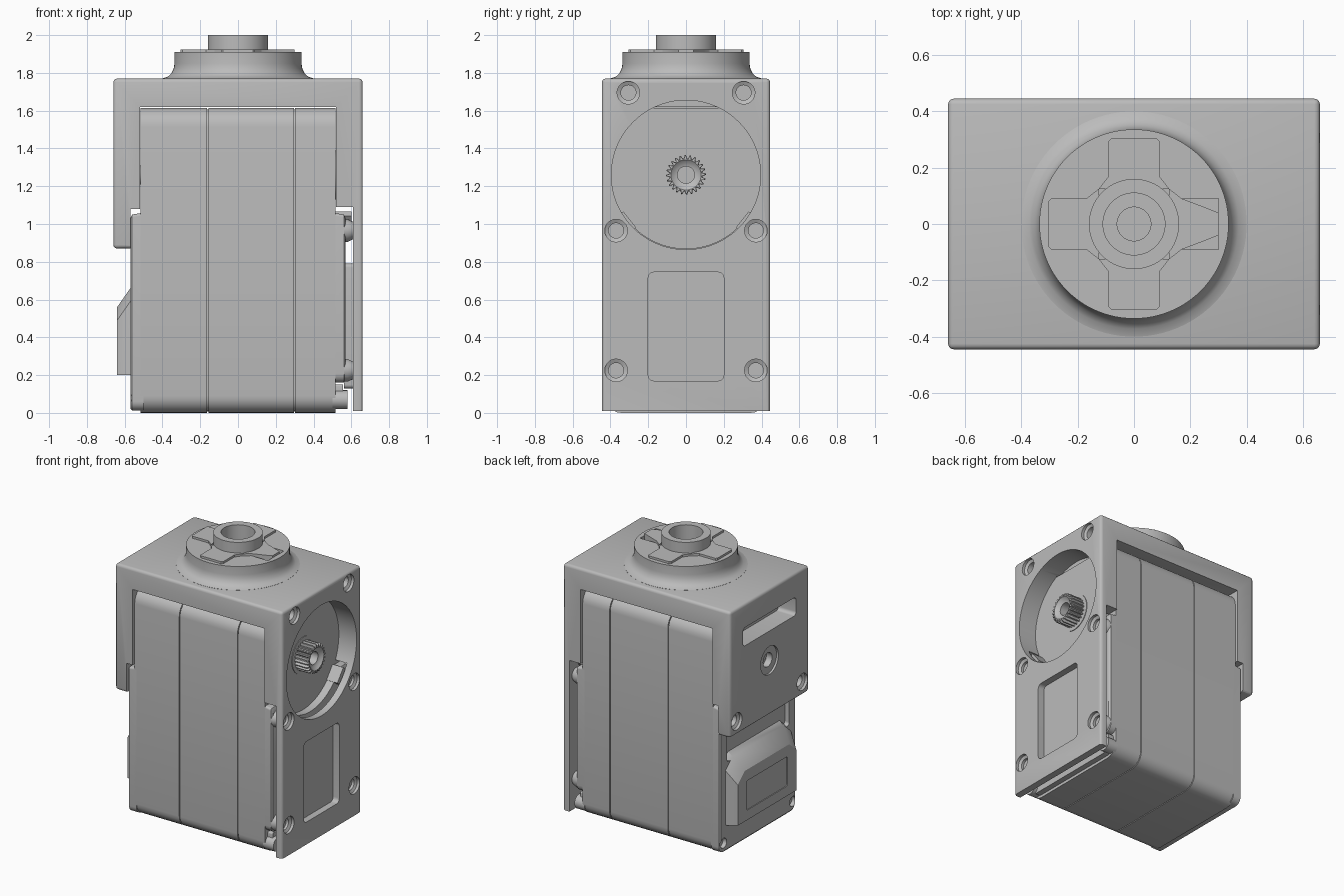
import bpy, bmesh
from math import sin, cos, pi, atan2
from mathutils import Vector

if "Cube" in bpy.data.objects:
    bpy.data.objects.remove(bpy.data.objects["Cube"])

grey = bpy.data.materials.new("plain grey")
grey.use_nodes = True
grey.diffuse_color = (0.5, 0.5, 0.5, 1)
grey.node_tree.nodes["Principled BSDF"].inputs["Base Color"].default_value = (0.5, 0.5, 0.5, 1)

# Plane coordinates (u, v) at distance h along each axis
PLACE = {"x": lambda u, v, h: (h, u, v),
         "y": lambda u, v, h: (u, h, v),
         "z": lambda u, v, h: (u, v, h)}


def finish(name, bm):
    bmesh.ops.recalc_face_normals(bm, faces=bm.faces)
    mesh = bpy.data.meshes.new(name)
    bm.to_mesh(mesh)
    bm.free()
    mesh.materials.append(grey)
    obj = bpy.data.objects.new(name, mesh)
    bpy.context.collection.objects.link(obj)
    return obj


def bridge(name, rings):
    """Skin a stack of equal rings and cap both ends."""
    bm = bmesh.new()
    loops = [[bm.verts.new(p) for p in ring] for ring in rings]
    n = len(loops[0])
    for a, b in zip(loops, loops[1:]):
        for i in range(n):
            j = (i + 1) % n
            bm.faces.new((a[i], a[j], b[j], b[i]))
    bm.faces.new(loops[0])
    bm.faces.new(loops[-1])
    return finish(name, bm)


def prism(name, pts, axis, a, b):
    return bridge(name, [[PLACE[axis](u, v, h) for u, v in pts] for h in (a, b)])


def lathe(name, profile, axis, cu=0, cv=0, n=48):
    """Turn (radius, height) pairs round an axis through (cu, cv)."""
    return bridge(name, [[PLACE[axis](cu + r * cos(2 * pi * i / n), cv + r * sin(2 * pi * i / n), h)
                          for i in range(n)] for r, h in profile])


def rounded(half, low, high, r_low, r_high, steps=6):
    """Rounded rectangle centred on u = 0."""
    pts = []
    corners = [(1, high - r_high, r_high, 0), (-1, high - r_high, r_high, 1),
               (-1, low + r_low, r_low, 2), (1, low + r_low, r_low, 3)]
    for side, v, r, quarter in corners:
        for i in range(steps + 1):
            t = (quarter + i / steps) * pi / 2
            pts.append((side * (half - r) + r * cos(t), v + r * sin(t)))
    return pts


def cut(obj, *cutters):
    for cutter in cutters:
        cutter.hide_render = True
        mod = obj.modifiers.new("cut", "BOOLEAN")
        mod.operation, mod.solver, mod.object = "DIFFERENCE", "EXACT", cutter
        bpy.context.view_layer.objects.active = obj
        bpy.ops.object.modifier_apply(modifier=mod.name)
        bpy.data.objects.remove(cutter)


AXLE = 1.26   # height of the output shaft
DEEP = 0.445  # half depth of the bracket

# Bracket: one bent profile with a long right leg and a short left leg
bracket = prism("bracket", [(-.66, .87), (-.57, .87), (-.57, 1.08), (-.52, 1.08), (-.52, 1.62),
                            (.52, 1.62), (.52, 1.09), (.61, 1.09), (.61, .01), (.66, .01),
                            (.66, 1.77), (-.66, 1.77)], "y", -DEEP, DEEP)
bm = bmesh.new()
bm.from_mesh(bracket.data)


def outer(edge):
    m = (edge.verts[0].co + edge.verts[1].co) / 2
    planes = [abs(abs(m.x) - .66) < .001, abs(abs(m.y) - DEEP) < .001, abs(m.z - 1.77) < .001,
              m.x < 0 and abs(m.z - .87) < .001]
    return sum(planes) > 1


bmesh.ops.bevel(bm, geom=[e for e in bm.edges if outer(e)], offset=.02, segments=3,
                profile=.5, affect="EDGES")
bm.to_mesh(bracket.data)
bm.free()

# Bracket openings: shaft hole, label window, slot and screw holes
cut(bracket,
    lathe("shaft_hole", [(.395, .5), (.395, .7)], "x", 0, AXLE, 96),
    prism("window", rounded(.2, .17, .745, .03, .03), "x", .6, .7),
    prism("slot", rounded(.3, 1.47, 1.6, .025, .025), "x", -.7, -.5),
    lathe("pivot_recess", [(.1, -.7), (.1, -.645)], "x", 0, AXLE),
    lathe("pivot_hole", [(.05, -.7), (.05, -.56)], "x", 0, AXLE))
for side in (-1, 1):
    for y, z, end in ((.305, 1.695, .58), (.37, .965, .6), (.37, .225, .6)):
        cut(bracket, lathe("screw_hole", [(.06, .7), (.06, .64), (.04, .63), (.04, end)],
                           "x", side * y, z, 24))
    cut(bracket, lathe("left_screw_hole", [(.06, -.7), (.06, -.64), (.04, -.63), (.04, -.6)],
                       "x", side * .37, .965, 24))

# Servo case: three sections with fine seams over an inner core
section = rounded(.43, 0, 1.615, .09, .1)
for name, a, b in (("case_left", -.515, -.163), ("case_middle", -.157, .297), ("case_right", .303, .515)):
    prism(name, section, "x", a, b)
prism("case_core", rounded(.422, .008, 1.607, .085, .095), "x", -.5, .5)

# Shoulders on both ends of the case, sloped at the top
for name, side, low in (("left_shoulder", -1, .012), ("right_shoulder", 1, .16)):
    rings = []
    for x, top, inset in ((.5, 1.06, 0), (.56, 1.05, 0), (.57, 1.03, .012)):
        rings.append([(side * x, y, z) for y, z in rounded(.43 - inset, low + inset, top, .05, .015)])
    shoulder = bridge(name, rings)
    if side > 0:
        cut(shoulder, lathe("shaft_clearance", [(.39, .515), (.39, .7)], "x", 0, AXLE, 96))
    else:
        cut(shoulder, prism("cable_recess", rounded(.35, .64, .95, .02, .02), "x", -.6, -.535))
        for s in (-1, 1):
            cut(shoulder, lathe("case_screw_hole", [(.035, -.6), (.035, -.54)], "x", s * .39, .08, 24))

# Lower right foot, mounting bosses and label pad behind the long leg
prism("right_foot", rounded(.4, .02, .15, .06, .01), "x", .5, .555)
prism("label_pad", rounded(.24, .13, .79, .02, .02), "x", .56, .612)
for side in (-1, 1):
    for z in (.965, .225):
        lathe("mounting_boss", [(.06, .5), (.06, .58), (.045, .612)], "x", side * .37, z, 24)
    lathe("corner_lug", [(.05, .5), (.05, .58)], "x", side * .38, .07, 24)
    # Small stop blocks at the lower rim of the shaft hole
    n = Vector((side * .78, -.62)).normalized()
    t = Vector((-n.y, n.x))
    c = Vector((0, AXLE)) + n * .40
    prism("stop_block", [c + n * a * .02 + t * b * .055 for a, b in ((-1, -1), (1, -1), (1, 1), (-1, 1))],
          "x", .51, .6)

# Cable cover on the left end, chamfered on top and upper sides
rings = []
for x, w, top in ((-.53, .37, .69), (-.57, .37, .66), (-.64, .33, .56)):
    rings.append([(x, y, z) for y, z in ((-w, .2), (w, .2), (w, top - .07), (w - .08, top),
                                         (.08 - w, top), (-w, top - .07))])
cover = bridge("cable_cover", rings)
cut(cover, prism("cover_panel", rounded(.23, .27, .48, .015, .015), "x", -.7, -.634))

# Splined output shaft with a stepped bore
teeth = 24
rings = []
for scale, x in ((1, .5), (1, .61), (.95, .622)):
    rings.append([(x, r * scale * cos(a), AXLE + r * scale * sin(a))
                  for i in range(teeth * 4)
                  for r, a in [((.105 if i % 4 < 2 else .088), 2 * pi * i / (teeth * 4))]])
spline = bridge("output_spline", rings)
cut(spline, lathe("spline_bore", [(.08, .7), (.08, .622), (.062, .605), (.045, .6), (.045, .54)],
                  "x", 0, AXLE))
lathe("shaft_collar", [(.13, .5), (.13, .519)], "x", 0, AXLE)
lathe("rear_pivot", [(.05, -.5), (.05, -.6), (.025, -.61)], "x", 0, AXLE, 24)

# Round hub on top: flared foot, disc, hollow boss
hub = lathe("top_hub", [(.40, 1.765), (.40, 1.771), (.372, 1.78), (.352, 1.798), (.34, 1.825),
                        (.336, 1.85), (.336, 1.91), (.16, 1.91), (.16, 2), (.11, 2), (.11, 1.82),
                        (.06, 1.82), (.06, 1.785)], "z", n=96)
cut(hub, prism("pointer_pocket", [(.17, -.09), (.3, -.09), (.3, .09), (.17, .09)], "z", 1.88, 2.1))

# Raised cross on the hub: three square arms and one tapered pointer
half_arm = [(.125, .125), (.17, .09), (.295, .09), (.305, .08)]
half_pointer = [(.125, .125), (.17, .09), (.25, .06), (.3, .04)]
for k in range(4):
    half = half_arm if k else half_pointer
    shape = half + [(x, -y) for x, y in reversed(half)]
    c, s = cos(k * pi / 2), sin(k * pi / 2)
    prism("hub_arm" if k else "hub_pointer", [(x * c - y * s, x * s + y * c) for x, y in shape],
          "z", 1.9 if k else 1.87, 1.925)

# Smooth curved surfaces, keep hard edges
bpy.ops.object.select_all(action="DESELECT")
for obj in bpy.context.collection.objects:
    if obj.type == "MESH" and grey.name in obj.data.materials:
        obj.select_set(True)
        bpy.context.view_layer.objects.active = obj
bpy.ops.object.shade_smooth_by_angle(angle=pi / 6)
